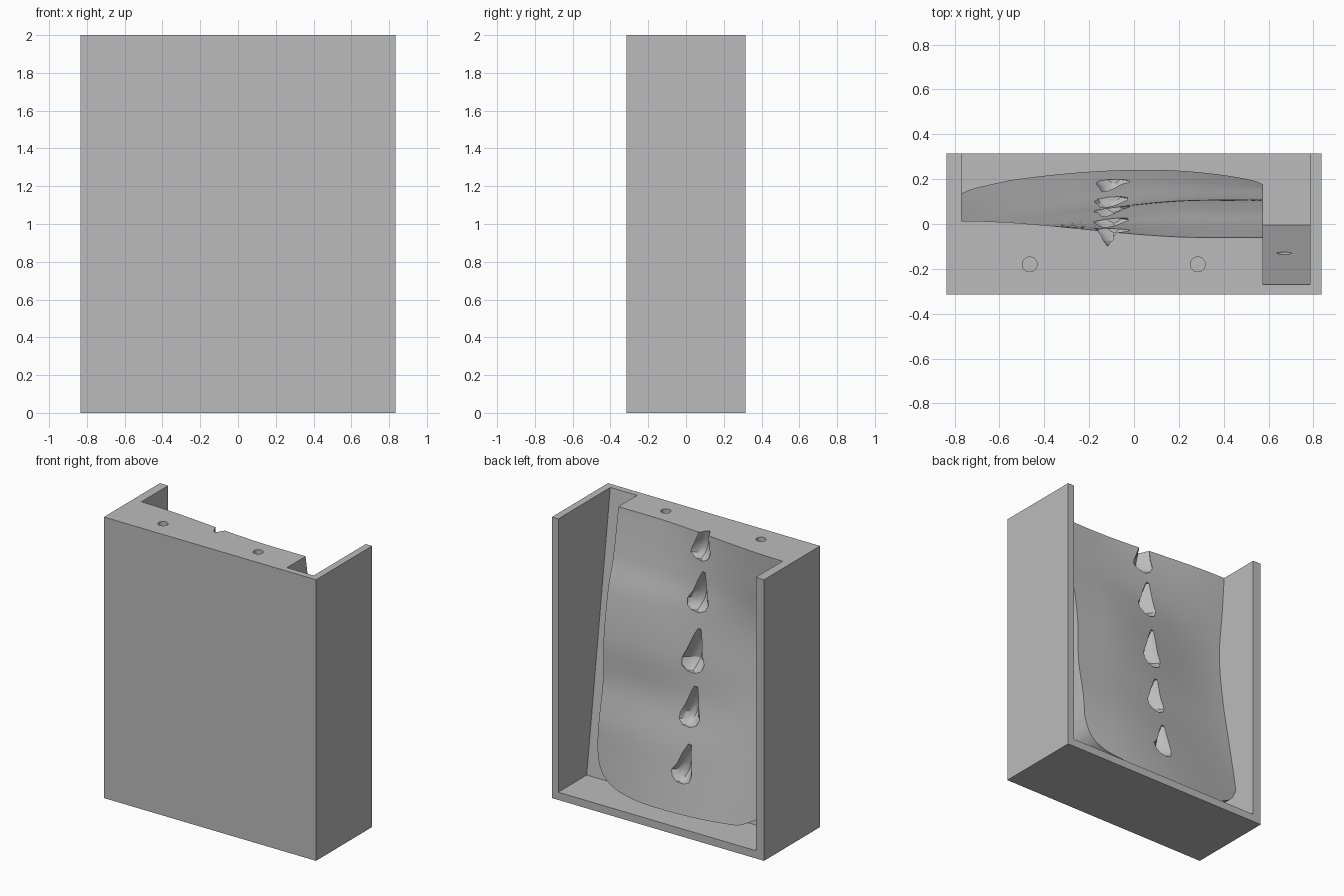
import bpy, bmesh, math, random

random.seed(4)
if "Cube" in bpy.data.objects:
    bpy.data.objects.remove(bpy.data.objects["Cube"], do_unlink=True)

grey = bpy.data.materials.new("plain_grey")
grey.use_nodes = True
grey.diffuse_color = (0.5, 0.5, 0.5, 1)
grey.node_tree.nodes["Principled BSDF"].inputs["Base Color"].default_value = grey.diffuse_color


def curve(points, t):
    """Smooth value at t along sorted (t, value) points, clamped at the ends."""
    t = min(max(t, points[0][0]), points[-1][0])

    def slope(k):
        a, b = points[max(k - 1, 0)], points[min(k + 1, len(points) - 1)]
        return (b[1] - a[1]) / (b[0] - a[0])
    i = next(k for k in range(len(points) - 1) if t <= points[k + 1][0])
    (t0, v0), (t1, v1) = points[i], points[i + 1]
    h = t1 - t0
    s = (t - t0) / h
    return ((1 + 2 * s) * (1 - s) ** 2 * v0 + s * s * (3 - 2 * s) * v1
            + h * s * (1 - s) * ((1 - s) * slope(i) - s * slope(i + 1)))


def loft(name, rings):
    """Closed solid through rings of points with equal counts."""
    bm = bmesh.new()
    loops = [[bm.verts.new(p) for p in ring] for ring in rings]
    n = len(loops[0])
    for a, b in zip(loops, loops[1:]):
        for i in range(n):
            j = (i + 1) % n
            bm.faces.new((a[i], a[j], b[j], b[i]))
    bm.faces.new(loops[0])
    bm.faces.new(loops[-1])
    bmesh.ops.recalc_face_normals(bm, faces=bm.faces)
    mesh = bpy.data.meshes.new(name)
    bm.to_mesh(mesh)
    bm.free()
    mesh.materials.append(grey)
    obj = bpy.data.objects.new(name, mesh)
    bpy.context.collection.objects.link(obj)
    return obj


def cut(target, tool):
    """Subtract the tool from the target and discard the tool."""
    mod = target.modifiers.new("cut", "BOOLEAN")
    mod.operation, mod.solver, mod.object = "DIFFERENCE", "EXACT", tool
    bpy.context.view_layer.update()
    graph = bpy.context.evaluated_depsgraph_get()
    mesh = bpy.data.meshes.new_from_object(target.evaluated_get(graph))
    target.modifiers.clear()
    target.data = mesh
    bpy.data.objects.remove(tool, do_unlink=True)


def peg(name, radius, base, tip):
    """Round cutter running from base to tip, along y or z."""
    rings = []
    for x, y, z in (base, tip):
        ring = []
        for i in range(32):
            a = math.tau * i / 32
            c, s = radius * math.cos(a), radius * math.sin(a)
            ring.append((x + c, y + s, z) if base[2] != tip[2] else (x + c, y, z + s))
        rings.append(ring)
    return loft(name, rings)


# Depth of the rippled sheet along its two sides, by height
LEFT = [(0.1, 0.17), (0.32, 0.135), (0.7, 0.067), (1.07, 0.0), (1.43, -0.035),
        (1.75, -0.005), (2, 0.015)]
RIGHT = [(0.1, 0.2), (0.35, 0.178), (0.55, 0.16), (0.83, 0.112), (1.12, 0.105),
         (1.46, 0.055), (1.65, 0.0), (2, -0.062)]
# Lower outline of the sheet, with rounded corners
BOTTOM = [(-0.8, 0.38), (-0.77, 0.32), (-0.72, 0.23), (-0.634, 0.17), (-0.53, 0.126),
          (0.1, 0.108), (0.36, 0.13), (0.49, 0.185), (0.55, 0.265), (0.575, 0.37)]


def sheet_y(x, z):
    t = min(max((x + 0.77) / 1.1, 0), 1)
    t = t * t * (3 - 2 * t)
    across = (x + 0.1) / 0.68
    bow = 0.06 * max(0, 1 - across * across) * max(0, 1 - z / 0.9) ** 1.5
    return (1 - t) * curve(LEFT, z) + t * curve(RIGHT, z) + bow


# Solid block behind the sheet, kept when the tray is hollowed
columns, rows = 48, 44
rings = []
for i in range(columns + 1):
    x = -0.1125 - 0.6875 * math.cos(math.pi * i / columns)
    low = curve(BOTTOM, x)
    heights = [low + (2.2 - low) * k / rows for k in range(rows + 1)]
    rings.append([(x, sheet_y(x, z), z) for z in heights]
                 + [(x, -0.5, 2.2), (x, -0.5, low)])
block = loft("sheet_block", rings)

# Tray hollow: sloping inner front, open at the back and top
hollow = loft("tray_hollow", [[(x, -0.005, 0.055), (x, 0.5, 0.055), (x, 0.5, 2.1),
                               (x, -0.284, 2.1)] for x in (-0.77, 0.785)])
cut(hollow, block)

# Outer case
case = loft("case", [[(x, -0.315, 0), (x, 0.315, 0), (x, 0.315, 2), (x, -0.315, 2)]
                     for x in (-0.835, 0.835)])
cut(case, hollow)

# Round holes in the top and in the sloping channel
for x in (-0.465, 0.285):
    cut(case, peg("top_hole", 0.033, (x, -0.18, 2.1), (x, -0.18, 1.8)))
cut(case, peg("channel_hole", 0.033, (0.67, 0.1, 0.97), (0.67, -0.22, 0.97)))

# Row of ragged pointed dents: (height, half width, depth) sections
SECTIONS = [(0.14, 0.012, 0.02), (0.07, 0.035, 0.06), (-0.01, 0.055, 0.08),
            (-0.07, 0.082, 0.08), (-0.11, 0.07, 0.055), (-0.135, 0.03, 0.02)]
for z0, scale in ((1.95, 1.0), (1.6, 1.0), (1.2, 1.1), (0.82, 1.0), (0.44, 0.95)):
    rings = []
    for h, w, d in SECTIONS:
        y0 = sheet_y(-0.11, z0 + h)
        ring = []
        for i in range(16):
            a = math.tau * i / 16
            r = scale * random.uniform(0.9, 1.12)
            c, s = math.cos(a), math.sin(a)
            r /= (abs(c) + abs(s)) ** 0.8
            ring.append((-0.11 - 0.15 * h + w * r * c, y0 + d * r * s,
                         z0 + h * scale + 0.12 * w * c))
        rings.append(ring)
    cut(case, loft("dent", rings))

# Smooth the sheet while keeping the case edges sharp
bpy.ops.object.select_all(action="DESELECT")
case.select_set(True)
bpy.context.view_layer.objects.active = case
bpy.ops.object.shade_smooth_by_angle(angle=math.radians(30))
